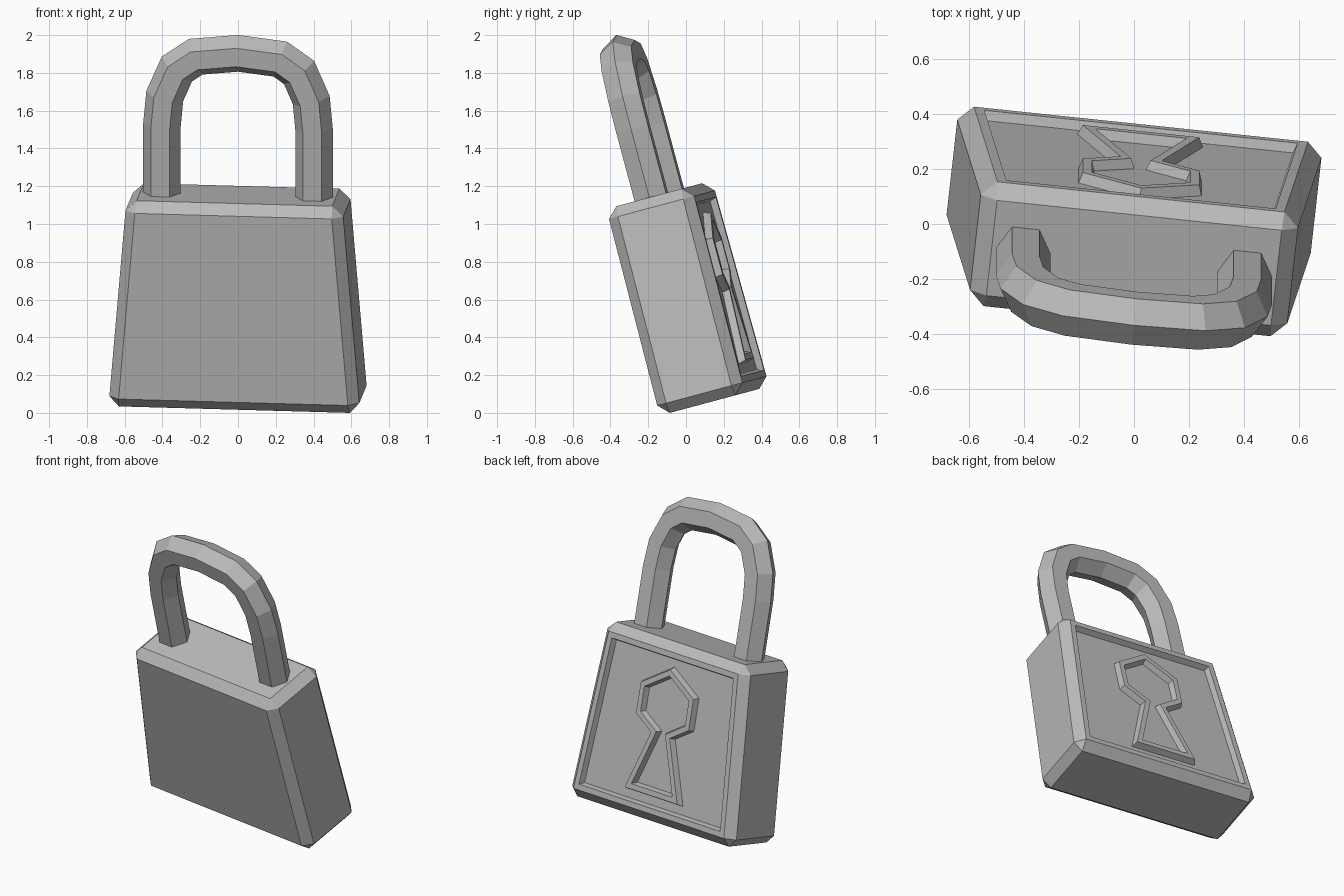
import bpy, bmesh, math
from mathutils import Matrix, Vector

if "Cube" in bpy.data.objects:
    bpy.data.objects.remove(bpy.data.objects["Cube"])

# The whole padlock leans back and is turned slightly
POSE = (Matrix.Translation((0, 0.151, 0.0635))
        @ Matrix.Rotation(math.radians(15), 4, 'X')
        @ Matrix.Rotation(math.radians(-6.2), 4, 'Z'))

grey = bpy.data.materials.new("plain_grey")
grey.diffuse_color = (0.5, 0.5, 0.5, 1)
grey.use_nodes = True
grey.node_tree.nodes["Principled BSDF"].inputs["Base Color"].default_value = grey.diffuse_color


def finish(name, bm):
    mesh = bpy.data.meshes.new(name)
    bm.to_mesh(mesh)
    bm.free()
    mesh.materials.append(grey)
    obj = bpy.data.objects.new(name, mesh)
    bpy.context.collection.objects.link(obj)
    obj.matrix_world = POSE
    return obj


def inset(bm, face, thickness, depth):
    bmesh.ops.inset_region(bm, faces=[face], thickness=thickness, depth=depth,
                           use_even_offset=True, use_boundary=True)


# Body: tapered block with chamfered edges and a recessed back panel
bm = bmesh.new()
bmesh.ops.create_cube(bm, size=1)
for v in bm.verts:
    half = 0.575 if v.co.z > 0 else 0.67
    v.co = (math.copysign(half, v.co.x), math.copysign(0.235, v.co.y),
            1.13 if v.co.z > 0 else 0)
bmesh.ops.bevel(bm, geom=bm.edges[:], offset=0.055, offset_type='OFFSET',
                segments=1, affect='EDGES')
bm.normal_update()
back = max(bm.faces, key=lambda f: f.normal.y)
inset(bm, back, 0.035, 0)
inset(bm, back, 0.012, -0.035)
finish("lock_body", bm)

# Keyhole: raised rim around a sunken slot on the back panel
half = [(0.225, 0.84), (0.225, 0.63), (0.09, 0.545), (0.23, 0.155)]
outline = [(0, 0.98)] + half + [(-x, z) for x, z in reversed(half)]
bm = bmesh.new()
hole = bm.faces.new([bm.verts.new((x, 0.199, z)) for x, z in outline])
bm.normal_update()
if hole.normal.y < 0:
    hole.normal_flip()
inset(bm, hole, 0.012, 0.04)
inset(bm, hole, 0.033, 0)
inset(bm, hole, 0.012, -0.036)
finish("keyhole_rim", bm)

# Shackle: hexagonal bar swept along a mirrored arch
side = [(-0.405, 1.08), (-0.405, 1.50), (-0.39, 1.66), (-0.325, 1.81), (-0.225, 1.88)]
path = side + [(0, 1.905)] + [(-x, z) for x, z in reversed(side)]
pts = [Vector((x, 0, z)) for x, z in path]
bm = bmesh.new()
rings = []
for i, p in enumerate(pts):
    a = (p - pts[i - 1]).normalized() if i else Vector((0, 0, 1))
    b = (pts[i + 1] - p).normalized() if i < len(pts) - 1 else a
    t = (a + b).normalized()
    out = Vector((-t.z, 0, t.x)) / t.dot(a)
    rings.append([bm.verts.new(p + 0.1 * (out * math.cos(k * math.pi / 3)
                  + Vector((0, math.sin(k * math.pi / 3), 0)))) for k in range(6)])
for r0, r1 in zip(rings, rings[1:]):
    for k in range(6):
        bm.faces.new((r0[k], r0[(k + 1) % 6], r1[(k + 1) % 6], r1[k]))
bm.faces.new(rings[0])
bm.faces.new(rings[-1])
bmesh.ops.recalc_face_normals(bm, faces=bm.faces[:])
finish("shackle", bm)
